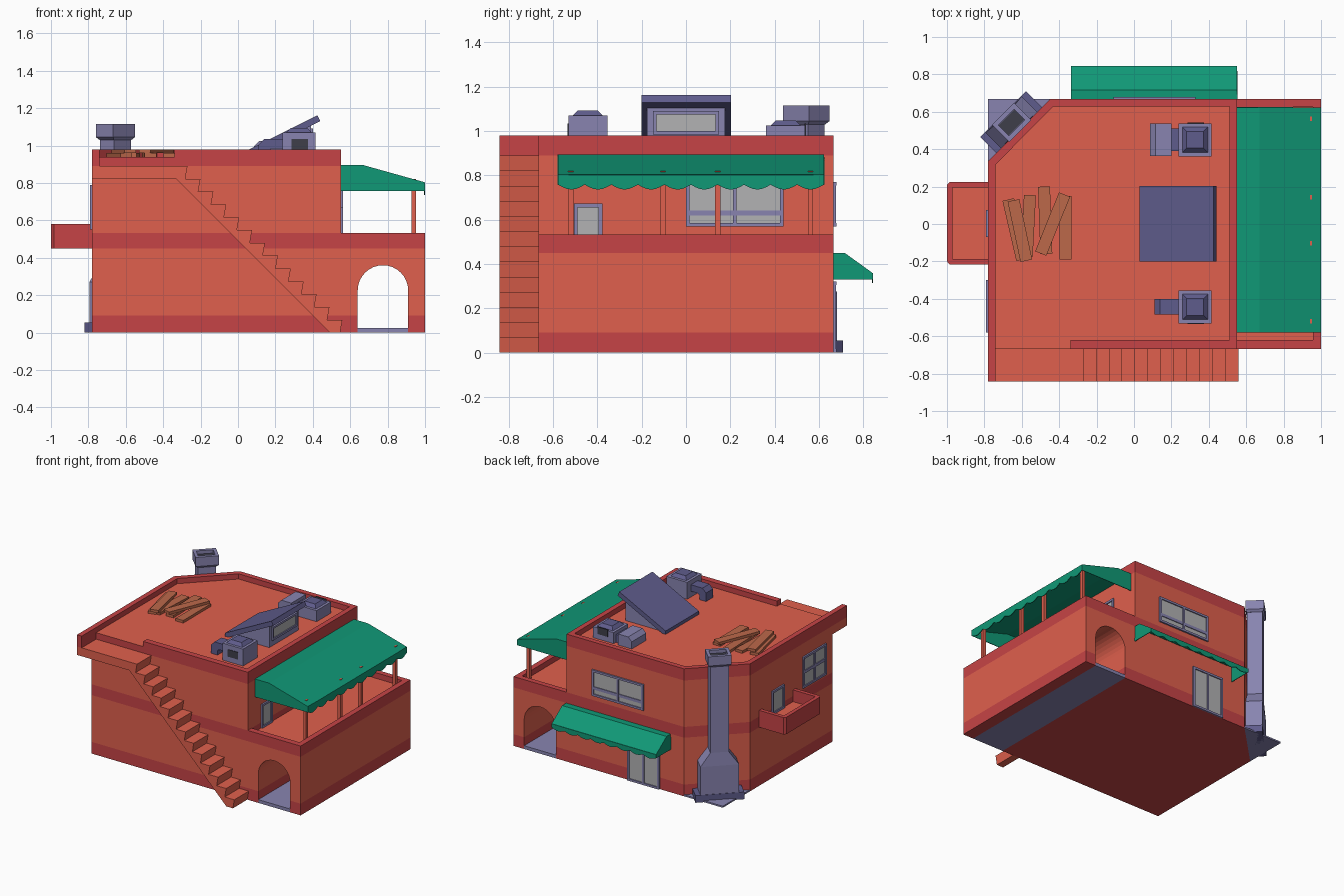
import bpy, bmesh, math
from mathutils import Matrix, Vector

if "Cube" in bpy.data.objects:
    bpy.data.objects.remove(bpy.data.objects["Cube"])


def material(name, r, g, b):
    m = bpy.data.materials.new(name)
    m.diffuse_color = [((c / 255 + 0.055) / 1.055) ** 2.4 for c in (r, g, b)] + [1]
    m.use_nodes = True
    m.node_tree.nodes["Principled BSDF"].inputs["Base Color"].default_value = m.diffuse_color
    return m


WALL = material("clay", 224, 96, 77)
TRIM = material("dark_red", 198, 68, 70)
METAL = material("grey_violet", 136, 132, 176)
SLATE = material("slate", 95, 92, 140)
GREEN = material("awning_green", 16, 152, 118)
GLASS = material("glass", 178, 178, 180)
DARK = material("dark", 62, 62, 74)
WOOD = material("wood", 188, 104, 74)


def finish(name, bm, mat, top=None):
    bmesh.ops.recalc_face_normals(bm, faces=bm.faces)
    me = bpy.data.meshes.new(name)
    me.materials.append(mat)
    if top:
        me.materials.append(top)
        for f in bm.faces:
            f.material_index = 1 if f.normal.z > 0.9 else 0
    bm.to_mesh(me)
    bm.free()
    ob = bpy.data.objects.new(name, me)
    bpy.context.collection.objects.link(ob)
    return ob


def extrude(name, pts, axis, a, b, mat, top=None):
    """Extrude a flat outline along x, y or z from a to b."""
    put = {"x": lambda p, t: (t, p[0], p[1]), "y": lambda p, t: (p[0], t, p[1]),
           "z": lambda p, t: (p[0], p[1], t)}[axis]
    bm = bmesh.new()
    f = bm.faces.new([bm.verts.new(put(p, a)) for p in pts])
    ext = bmesh.ops.extrude_face_region(bm, geom=[f])["geom"]
    move = Vector(put((0, 0), b - a))
    bmesh.ops.translate(bm, vec=move, verts=[v for v in ext if isinstance(v, bmesh.types.BMVert)])
    return finish(name, bm, mat, top)


def box(name, x0, x1, y0, y1, z0, z1, mat):
    return extrude(name, [(x0, y0), (x1, y0), (x1, y1), (x0, y1)], "z", z0, z1, mat)


def loft(name, cx, cy, angle, sections, mat):
    """Stack of rectangles given as (z, half length, half depth)."""
    bm = bmesh.new()
    rings = [[bm.verts.new((sx * l, sy * d, z)) for sx, sy in ((-1, -1), (1, -1), (1, 1), (-1, 1))]
             for z, l, d in sections]
    for r, s in zip(rings, rings[1:]):
        for i in range(4):
            j = (i + 1) % 4
            bm.faces.new((r[i], r[j], s[j], s[i]))
    bm.faces.new(rings[0])
    bm.faces.new(rings[-1])
    bm.transform(Matrix.Translation((cx, cy, 0)) @ Matrix.Rotation(math.radians(angle), 4, "Z"))
    return finish(name, bm, mat)


# Walls as (axis of normal, position, direction); u runs along, n outwards
RIGHT, BACK, LEFT = ("x", 0.55, 1), ("y", 0.667, 1), ("x", -0.78, -1)


def on_wall(wall, u, n, z):
    axis, pos, s = wall
    return (pos + s * n, u, z) if axis == "x" else (u, pos + s * n, z)


def wall_box(name, wall, u0, u1, n0, n1, z0, z1, mat):
    p, q = on_wall(wall, u0, n0, z0), on_wall(wall, u1, n1, z1)
    return box(name, p[0], q[0], p[1], q[1], z0, z1, mat)


def window(name, wall, u0, u1, z0, z1, panes=2, bar=None, n=0.012):
    t = 0.016
    wall_box(name + "_glass", wall, u0 + t / 2, u1 - t / 2, -0.01, n / 3, z0 + t / 2, z1 - t / 2, GLASS)
    for z in (z0, z1 - t):
        wall_box(name + "_rail", wall, u0, u1, -0.01, n, z, z + t, METAL)
    for i in range(panes + 1):
        u = u0 + (u1 - u0 - t) * i / panes
        wall_box(name + "_stile", wall, u, u + t, -0.01, n * 0.95, z0 + t, z1 - t, METAL)
    if bar:
        wall_box(name + "_bar", wall, u0 + t, u1 - t, -0.01, n * 0.8, bar, bar + 0.022, METAL)


def awning(name, wall, u0, u1, prof, zb, drop, count):
    """Flat top, slope, closed ends and a scalloped valance."""
    bm = bmesh.new()

    def face(pts):
        bm.faces.new([bm.verts.new(on_wall(wall, *p)) for p in pts])
    for (n0, z0), (n1, z1) in zip(prof, prof[1:]):
        face([(u0, n0, z0), (u1, n0, z0), (u1, n1, z1), (u0, n1, z1)])
    n, z = prof[-1]
    for u in (u0, u1):
        face([(u, a, b) for a, b in prof] + [(u, n, zb), (u, 0, zb)])
    w = (u1 - u0) / count
    for i in range(count):
        a = u0 + i * w
        arc = [(a + w * k / 6, n, zb - drop * math.sin(math.pi * k / 6)) for k in range(7)]
        face([(a + w, n, z), (a, n, z)] + arc)
    bmesh.ops.remove_doubles(bm, verts=bm.verts, dist=0.0005)
    ob = finish(name, bm, GREEN)
    mod = ob.modifiers.new("thickness", "SOLIDIFY")
    mod.thickness, mod.offset = 0.006, 0


# Main block with a cut corner, in colour bands
Y = 0.667
plan = [(-0.78, -Y), (0.55, -Y), (0.55, Y), (-0.45, Y), (-0.78, 0.335)]
for nm, z0, z1, m in (("base_band", 0, 0.09, TRIM), ("lower_wall", 0.09, 0.45, WALL),
                      ("middle_band", 0.45, 0.533, TRIM), ("upper_wall", 0.533, 0.89, WALL)):
    extrude(nm, plan, "z", z0, z1, m)

# Roof floor and parapet, open where the stairs arrive
extrude("roof_floor", [(-0.74, -Y), (-0.34, -Y), (-0.34, -0.62), (0.51, -0.62), (0.51, 0.627),
                       (-0.433, 0.627), (-0.74, 0.318)], "z", 0.89, 0.94, TRIM, WALL)
extrude("roof_parapet", [(-0.34, -Y), (0.55, -Y), (0.55, Y), (-0.45, Y), (-0.78, 0.335), (-0.78, -0.842),
                         (-0.74, -0.842), (-0.74, 0.318), (-0.433, 0.627), (0.51, 0.627),
                         (0.51, -0.62), (-0.34, -0.62)], "z", 0.89, 0.98, TRIM)

# Terrace wing with a passage arch running through it
for x0, x1 in ((0.55, 0.64), (0.91, 1.0)):
    box("wing_base_band", x0, x1, -Y, Y, 0, 0.09, TRIM)
arch = [(0.775 + 0.135 * math.cos(math.pi * k / 16), 0.225 + 0.135 * math.sin(math.pi * k / 16))
        for k in range(17)]
extrude("wing_wall", [(0.55, 0.45), (1, 0.45), (1, 0.09), (0.91, 0.09)] + arch + [(0.64, 0.09), (0.55, 0.09)],
        "y", -Y, Y, WALL)
box("passage_floor", 0.64, 0.91, -Y, Y, 0, 0.025, METAL)
box("terrace_floor", 0.55, 0.957, -0.62, 0.625, 0.45, 0.49, WALL)
extrude("terrace_parapet", [(0.55, -Y), (1, -Y), (1, Y), (0.55, Y), (0.55, 0.625), (0.957, 0.625),
                            (0.957, -0.62), (0.55, -0.62)], "z", 0.45, 0.533, TRIM)
for y in (-0.52, -0.104, 0.143, 0.562):
    box("terrace_post", 0.928, 0.953, y - 0.012, y + 0.012, 0.48, 0.82, WALL)

# Awnings
awning("terrace_awning", RIGHT, -0.577, 0.622, [(0, 0.893), (0.12, 0.893), (0.447, 0.802)], 0.758, 0.022, 10)
awning("door_awning", BACK, -0.335, 0.55, [(0, 0.447), (0.05, 0.447), (0.175, 0.357)], 0.33, 0.016, 8)

# Outside stair with landing
run, rise = 0.069, 0.89 / 13
steps = [(-0.78, 0.89)]
for k in range(13):
    x, z = -0.27 + run * k, 0.89 - rise * k
    steps += [(x, z), (x - 0.012, z - rise)]
extrude("staircase", steps + [(0.49, 0), (-0.335, 0.825), (-0.78, 0.825)], "y", -0.842, -Y, WALL)

# Balcony on the left
out = [(-0.78, -0.217), (-0.985, -0.217), (-1.0, -0.2), (-1.0, 0.21), (-0.985, 0.225), (-0.78, 0.225)]
inn = [(-0.78, 0.195), (-0.97, 0.195), (-0.97, -0.187), (-0.78, -0.187)]
extrude("balcony_floor", inn, "z", 0.45, 0.49, WALL)
extrude("balcony_rail", out + inn, "z", 0.45, 0.58, TRIM)

# Windows and doors
window("right_window", RIGHT, 0.0, 0.44, 0.57, 0.775, 2, 0.62)
window("terrace_door", RIGHT, -0.505, -0.378, 0.49, 0.672, 1)
window("back_window", BACK, -0.11, 0.33, 0.57, 0.77, 2, 0.62)
window("back_door", BACK, -0.245, 0.025, 0.0, 0.32, 2)
window("left_window", LEFT, -0.58, -0.3, 0.55, 0.79, 2, 0.66)
window("balcony_door", LEFT, -0.07, 0.075, 0.49, 0.67, 1)

# Chimney on the cut corner
cx, cy = -0.655, 0.543
extrude("corner_pad", [(-0.78, 0.335), (-0.45, Y), (-0.78, Y)], "z", 0, 0.012, METAL)
loft("chimney_plinth", cx, cy, 45, [(0, 0.173, 0.063), (0.055, 0.173, 0.063)], SLATE)
loft("chimney_shaft", cx, cy, 45, [(0.055, 0.137, 0.06), (0.27, 0.137, 0.06), (0.37, 0.065, 0.053),
                                   (1.045, 0.065, 0.053)], METAL)
loft("chimney_cap", cx, cy, 45, [(1.03, 0.066, 0.054), (1.045, 0.083, 0.065), (1.115, 0.083, 0.065),
                                 (1.115, 0.06, 0.04), (1.085, 0.06, 0.04)], METAL)
loft("chimney_opening", cx, cy, 45, [(1.08, 0.059, 0.039), (1.09, 0.059, 0.039)], DARK)

# Skylight: wedge body under a tilted roof slab
extrude("skylight_body", [(0.06, 0.94), (0.39, 0.94), (0.39, 1.125), (0.06, 0.965)], "y", -0.177, 0.177, METAL)
extrude("skylight_roof", [(0.03, 0.965), (0.425, 1.162), (0.44, 1.13), (0.06, 0.94), (0.03, 0.94)],
        "y", -0.2, 0.204, SLATE)
window("skylight_window", ("x", 0.39, 1), -0.15, 0.15, 0.985, 1.09, 1)

# Rooftop fan units with vent grilles
for nm, y, s in (("front_fan_unit", -0.443, -1), ("rear_fan_unit", 0.45, 1)):
    top = 1.07 if s < 0 else 1.025
    loft(nm, 0.327, y, 0, [(0.94, 0.088, 0.088), (top, 0.088, 0.088)], METAL)
    loft(nm + "_lid", 0.327, y, 0, [(top, 0.068, 0.068), (top + 0.023, 0.045, 0.045)], SLATE)
    e = y + s * 0.088
    box(nm + "_grille", 0.287, 0.373, e - 0.004, e + 0.004, 0.98, 1.035, DARK)
extrude("bent_duct", [(0.25, 1.035), (0.14, 1.035), (0.11, 1.005), (0.11, 0.94), (0.165, 0.94),
                      (0.165, 0.975), (0.18, 0.985), (0.25, 0.985)], "y", -0.485, -0.4, SLATE)
extrude("side_unit", [(0.085, 0.94), (0.2, 0.94), (0.2, 1.025), (0.115, 1.025), (0.085, 0.995)],
        "y", 0.363, 0.538, METAL)
box("unit_link", 0.2, 0.24, 0.39, 0.51, 0.94, 1.0, SLATE)

# Loose planks on the roof
for x, y, z, length, ang in ((-0.635, -0.03, 0.94, 0.33, 13), (-0.565, -0.01, 0.94, 0.33, -3),
                             (-0.475, 0.02, 0.94, 0.36, 2), (-0.365, -0.02, 0.94, 0.34, 0),
                             (-0.61, -0.035, 0.96, 0.33, 12), (-0.435, 0.0, 0.96, 0.34, -22)):
    loft("plank", x, y, ang, [(z, 0.032, length / 2), (z + 0.02, 0.032, length / 2)], WOOD)
